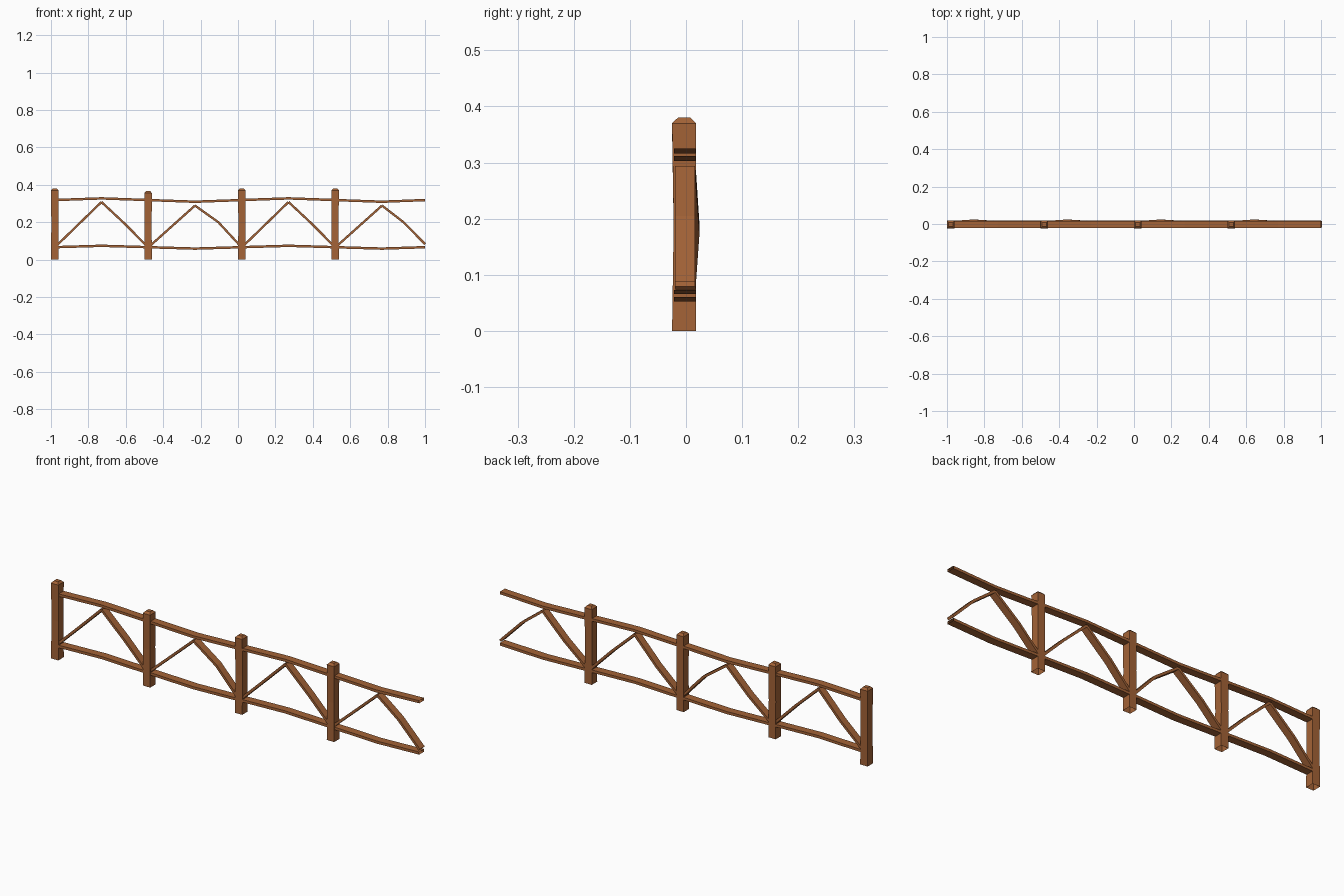
import bpy, bmesh
from mathutils import Vector

if "Cube" in bpy.data.objects:
    bpy.data.objects.remove(bpy.data.objects["Cube"])

wood = bpy.data.materials.new("warm_brown_wood")
wood.diffuse_color = (0.37, 0.125, 0.038, 1)
wood.use_nodes = True
wood.node_tree.nodes["Principled BSDF"].inputs["Base Color"].default_value = wood.diffuse_color


def loft(name, rings, cap_end=False):
    """Skin a run of four-cornered rings; ends stay open unless capped."""
    bm = bmesh.new()
    loops = [[bm.verts.new(p) for p in ring] for ring in rings]
    for a, b in zip(loops, loops[1:]):
        for i in range(4):
            j = (i + 1) % 4
            bm.faces.new((a[i], a[j], b[j], b[i]))
    if cap_end:
        bm.faces.new(loops[-1])
    bm.normal_update()
    me = bpy.data.meshes.new(name)
    bm.to_mesh(me)
    bm.free()
    me.materials.append(wood)
    ob = bpy.data.objects.new(name, me)
    bpy.context.collection.objects.link(ob)


def plank(name, path, thick, depth):
    """Plank along (x, y, z) points: thick in the xz plane, deep in y."""
    pts = [Vector(p) for p in path]
    rings = []
    for i, p in enumerate(pts):
        d = pts[min(i + 1, len(pts) - 1)] - pts[max(i - 1, 0)]
        n = Vector((-d.z, 0, d.x)).normalized() * thick / 2
        y = Vector((0, depth / 2, 0))
        rings.append([p - y - n, p + y - n, p + y + n, p - y + n])
    # order the ring so that normals point outwards
    loft(name, [r[:] for r in rings])


def post(name, x, top, lean):
    """Square post, slightly crooked at mid height, with a chamfered top."""
    def ring(z, hx, hy, ox=0, oy=0):
        cy = -0.0035 + oy
        return [(x + ox + sx * hx, cy + sy * hy, z)
                for sx, sy in ((-1, -1), (1, -1), (1, 1), (-1, 1))]
    loft(name, [ring(0, .020, .0213), ring(top * .5, .019, .0195, lean, .001),
                ring(top - .01, .020, .0213), ring(top, .011, .011)], True)


# posts
for k, (x, top, lean) in enumerate(((-.98, .38, .001), (-.48, .366, -.001),
                                    (.02, .38, .001), (.52, .38, -.002))):
    post(f"post_{k + 1}", x, top, lean)

# gently waving rails
xs = [-.98, -.73, -.48, -.23, .02, .27, .52, .77, 1.0]
wave = [0, 1, 0, -1, 0, 1, 0, -1, 0]
plank("top_rail", [(x, -.002, .3185 + .009 * w) for x, w in zip(xs, wave)], .013, .038)
plank("bottom_rail", [(x, -.002, .0665 + .0075 * w) for x, w in zip(xs, wave)], .013, .039)

# paired diagonal braces in every bay; left ones bow backwards
for k in range(4):
    x0 = -.98 + .5 * k
    apex = .308 if k % 2 == 0 else .289
    sag = 0 if k % 2 == 0 else .018
    xm, x1 = x0 + .25, min(x0 + .5, 1.0)
    plank(f"left_brace_{k + 1}",
          [(x0, -.002, .065), (x0 + .125, .006, (apex + .065) / 2), (xm, -.002, apex)],
          .012, .036)
    plank(f"right_brace_{k + 1}",
          [(xm, -.002, apex), ((xm + x1) / 2, -.002, (apex + .075) / 2 + sag),
           (x1, -.002, .065 if x1 < 1 else .083)], .012, .036)
